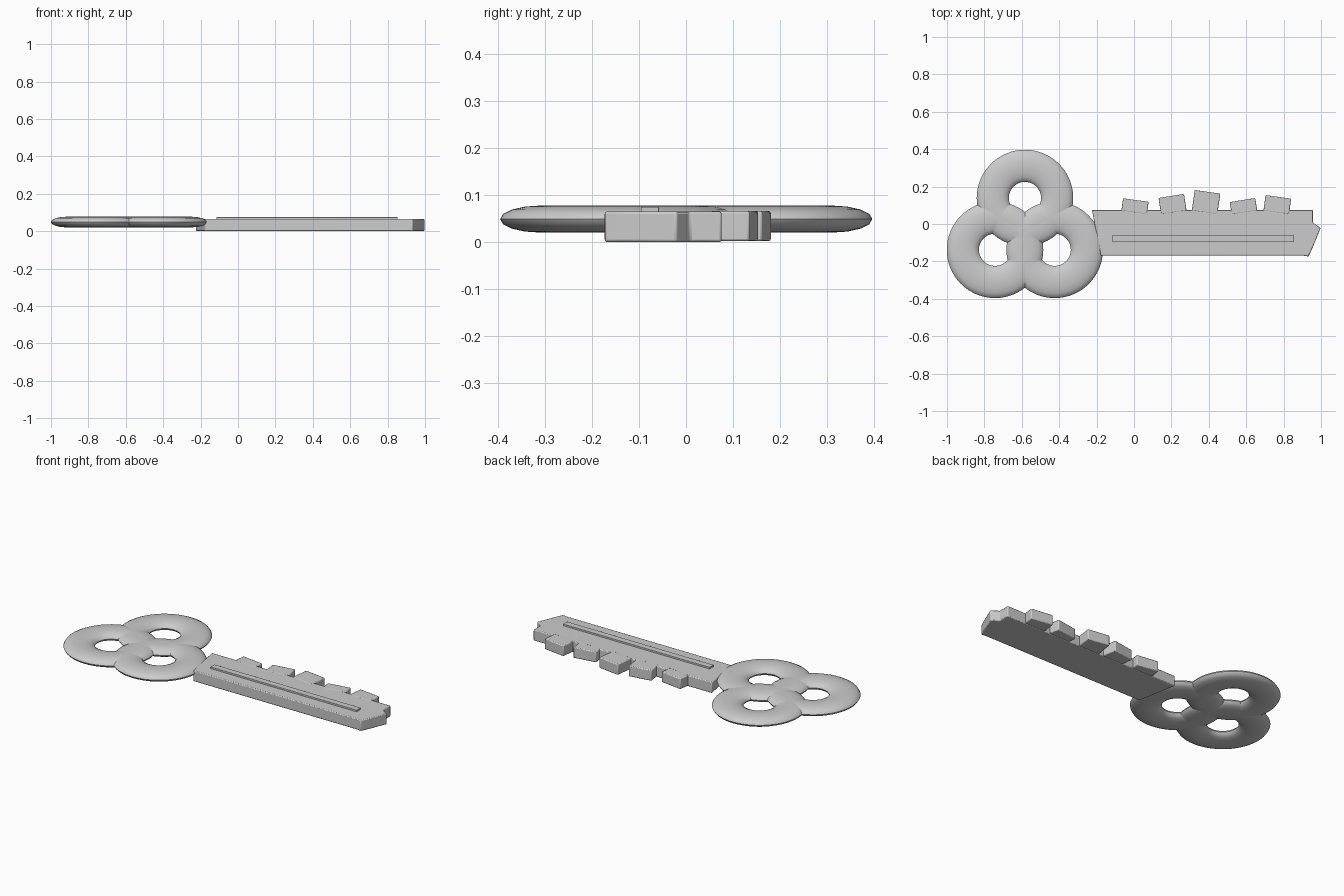
import bpy, bmesh, math

if "Cube" in bpy.data.objects:
    bpy.data.objects.remove(bpy.data.objects["Cube"])


def finish(obj, bevel=0.0, angle=30):
    if bevel:
        mod = obj.modifiers.new("soft_edges", 'BEVEL')
        mod.width = bevel
        mod.segments = 2
    bpy.ops.object.select_all(action='DESELECT')
    obj.select_set(True)
    bpy.context.view_layer.objects.active = obj
    bpy.ops.object.shade_smooth_by_angle(angle=math.radians(angle))
    return obj


def slab(name, outline, z0, z1, bevel):
    """Extrude a counter-clockwise outline from z0 to z1."""
    bm = bmesh.new()
    face = bm.faces.new([bm.verts.new((x, y, z0)) for x, y in outline])
    up = bmesh.ops.extrude_face_region(bm, geom=[face])
    for v in up["geom"]:
        if isinstance(v, bmesh.types.BMVert):
            v.co.z = z1
    bmesh.ops.recalc_face_normals(bm, faces=bm.faces)
    mesh = bpy.data.meshes.new(name)
    bm.to_mesh(mesh)
    bm.free()
    obj = bpy.data.objects.new(name, mesh)
    bpy.context.collection.objects.link(obj)
    return finish(obj, bevel)


# Clover bow: three flattened overlapping rings
rings = {"bow_ring_top": (-0.583, 0.139),
         "bow_ring_left": (-0.743, -0.138),
         "bow_ring_right": (-0.424, -0.138)}
for name, (x, y) in rings.items():
    bpy.ops.mesh.primitive_torus_add(location=(x, y, 0.049), major_radius=0.172,
                                     minor_radius=0.086, major_segments=64,
                                     minor_segments=16)
    ring = bpy.context.object
    ring.name = name
    ring.scale.z = 0.335
    bpy.ops.object.transform_apply(location=False, rotation=False, scale=True)
    finish(ring, angle=60)

# Blade with slanted heel and angled tip
slab("blade", [(-0.178, -0.169), (0.905, -0.169), (0.933, -0.174),
               (0.957, -0.122), (0.998, -0.021), (0.956, 0.008),
               (0.956, 0.076), (-0.225, 0.076)], 0.0, 0.065, 0.005)

# Raised rib along the blade
slab("blade_rib", [(-0.115, -0.096), (0.852, -0.096),
                   (0.852, -0.058), (-0.115, -0.058)], 0.05, 0.075, 0.001)

# Teeth: centre x, height of the outer edge, tilt in degrees
teeth = [(0.01, 0.128, -8), (0.199, 0.150, 9), (0.393, 0.172, -8),
         (0.58, 0.128, 9), (0.772, 0.145, -8)]
for i, (cx, top, deg) in enumerate(teeth):
    c, s = math.cos(math.radians(deg)), math.sin(math.radians(deg))
    depth = top - 0.06
    corners = [(-0.069, -depth), (0.069, -depth), (0.069, 0), (-0.069, 0)]
    slab(f"tooth_{i + 1}", [(cx + c * u - s * v, top + s * u + c * v)
                            for u, v in corners], 0.002, 0.066, 0.005)
